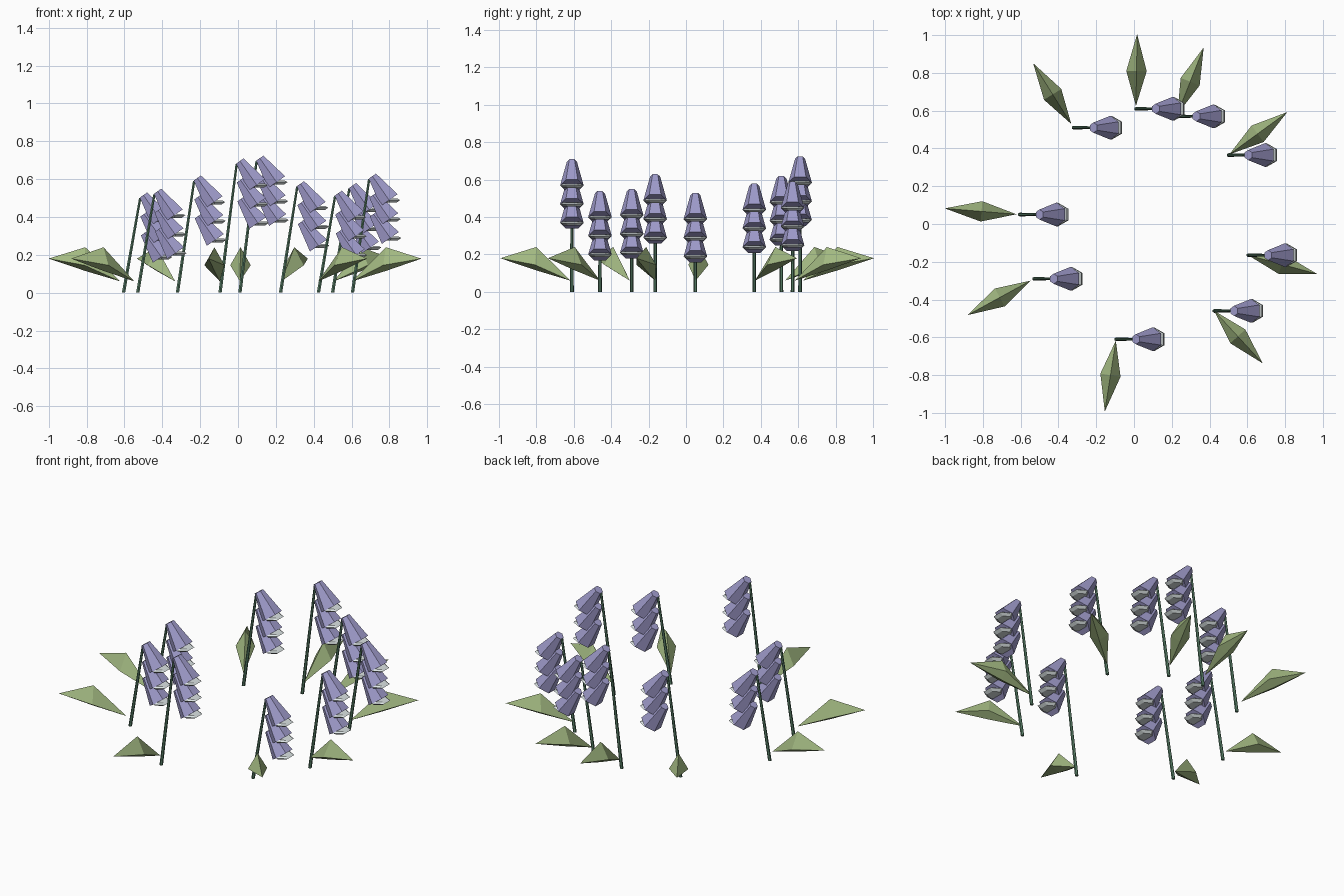
import bpy, bmesh, math
from mathutils import Vector, Matrix

if "Cube" in bpy.data.objects:
    bpy.data.objects.remove(bpy.data.objects["Cube"])


def material(name, rgb):
    m = bpy.data.materials.new(name)
    m.diffuse_color = (*rgb, 1)
    m.use_nodes = True
    m.node_tree.nodes["Principled BSDF"].inputs["Base Color"].default_value = m.diffuse_color
    return m


PURPLE = material("bell_purple", (0.36, 0.34, 0.62))
PALE = material("lip_pale", (0.72, 0.78, 0.78))
LEAF = material("leaf_green", (0.36, 0.48, 0.22))
STEM = material("stem_green", (0.10, 0.22, 0.14))


def finish(bm, name, mat):
    bmesh.ops.recalc_face_normals(bm, faces=bm.faces)
    mesh = bpy.data.meshes.new(name)
    bm.to_mesh(mesh)
    bm.free()
    mesh.materials.append(mat)
    obj = bpy.data.objects.new(name, mesh)
    bpy.context.collection.objects.link(obj)
    return obj


def loft(name, rings, mat, matrix=Matrix(), sides=6):
    """Closed flat-faced loft; rings are (centre, radius) with flats facing +x."""
    bm = bmesh.new()
    loops = []
    for centre, r in rings:
        loops.append([bm.verts.new(matrix @ (Vector(centre) + Vector((
            r * math.cos((i + 0.5) * math.tau / sides),
            r * math.sin((i + 0.5) * math.tau / sides), 0)))) for i in range(sides)])
    for a, b in zip(loops, loops[1:]):
        for i in range(sides):
            j = (i + 1) % sides
            bm.faces.new((a[i], a[j], b[j], b[i]))
    bm.faces.new(loops[0])
    bm.faces.new(loops[-1])
    return finish(bm, name, mat)


def leaf(name, x, y):
    """Folded diamond leaf pointing away from the centre of the ring."""
    out = Vector((x, y, 0)).normalized()
    side = Vector((-out.y, out.x, 0))
    bm = bmesh.new()

    def v(r, s, z):
        return bm.verts.new(out * r + side * s + Vector((0, 0, z)))
    root, tip = v(0.625, 0, 0.06), v(1.005, 0, 0.18)
    mid = [v(0.81, 0, 0.24), v(0.81, 0.054, 0.145), v(0.81, 0, 0.115), v(0.81, -0.054, 0.145)]
    for i in range(4):
        j = (i + 1) % 4
        bm.faces.new((root, mid[i], mid[j]))
        bm.faces.new((tip, mid[j], mid[i]))
    finish(bm, name, LEAF)


# Base x, base y and flower top height of each plant in the ring
PLANTS = [(-0.32, 0.51, 0.62), (0.01, 0.61, 0.725), (0.225, 0.57, 0.59),
          (0.50, 0.365, 0.58), (-0.605, 0.05, 0.53), (-0.53, -0.29, 0.55),
          (-0.095, -0.61, 0.71), (0.425, -0.46, 0.54), (0.605, -0.165, 0.63)]
TILT = math.radians(35)
LENGTH = 0.155

for n, (x, y, top) in enumerate(PLANTS, 1):
    # leaning stem
    loft(f"stem_{n}", [((x, y, 0), 0.010), ((x + 0.088, y, top - 0.03), 0.007)], STEM)
    leaf(f"leaf_{n}", x, y)
    # three drooping bells, each with a level pale lip in its mouth
    for k in range(3):
        cap = Vector((x + 0.105 + 0.003 * k, y, top - 0.014 - 0.1 * k))
        frame = Matrix.Translation(cap) @ Matrix.Rotation(-TILT, 4, 'Y')
        loft(f"bell_{n}_{k + 1}", [((0, 0, 0), 0.027), ((0, 0, -LENGTH), 0.063)], PURPLE, frame)
        mouth = frame @ Vector((0, 0, -LENGTH))
        loft(f"bell_lip_{n}_{k + 1}",
             [((0, 0, 0.008), 0.052), ((0.004, 0, 0), 0.062), ((0, 0, -0.013), 0.045)],
             PALE, Matrix.Translation(mouth))
